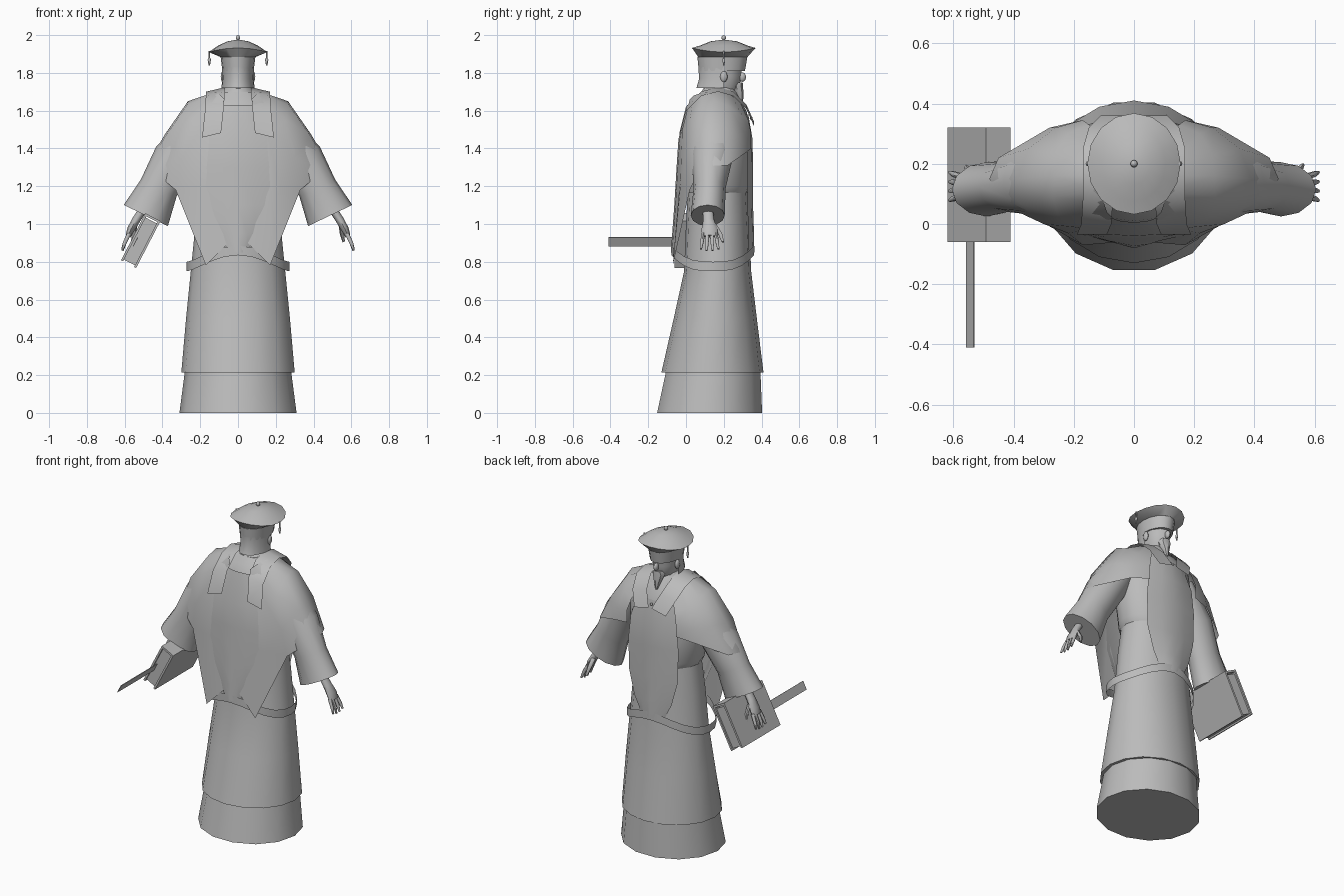
import bpy
import bmesh
from math import sin, cos, pi, radians
from mathutils import Vector

default_cube = bpy.data.objects.get("Cube")
if default_cube:
    bpy.data.objects.remove(default_cube, do_unlink=True)

grey = bpy.data.materials.new("plain grey")
grey.use_nodes = True
grey.diffuse_color = (0.5, 0.5, 0.5, 1)
grey.node_tree.nodes["Principled BSDF"].inputs["Base Color"].default_value = grey.diffuse_color

UP = Vector((0, 0, 1))
ACROSS = Vector((1, 0, 0))
DEPTH = Vector((0, 1, 0))


def finish(name, bm, angle=40):
    """Turn a bmesh into a shaded object."""
    bmesh.ops.recalc_face_normals(bm, faces=bm.faces)
    mesh = bpy.data.meshes.new(name)
    bm.to_mesh(mesh)
    bm.free()
    mesh.materials.append(grey)
    obj = bpy.data.objects.new(name, mesh)
    bpy.context.collection.objects.link(obj)
    bpy.ops.object.select_all(action="DESELECT")
    obj.select_set(True)
    bpy.context.view_layer.objects.active = obj
    bpy.ops.object.shade_smooth_by_angle(angle=radians(angle))
    return obj


def sheet(name, rows, closed=False, capped=False, angle=40):
    """Skin a series of point rows with quads."""
    bm = bmesh.new()
    verts = [[bm.verts.new(p) for p in row] for row in rows]
    count = len(rows[0])
    for low, high in zip(verts, verts[1:]):
        for i in range(count if closed else count - 1):
            j = (i + 1) % count
            bm.faces.new((low[i], low[j], high[j], high[i]))
    if capped:
        bm.faces.new(verts[0])
        bm.faces.new(verts[-1])
    return finish(name, bm, angle)


def ring(centre, u, v, sides=16):
    """Ellipse of points spanned by the half axes u and v."""
    turns = [2 * pi * i / sides for i in range(sides)]
    return [Vector(centre) + u * cos(t) + v * sin(t) for t in turns]


def body(name, levels, sides=16):
    """Upright loft; each level is height, half width, back y, front y."""
    rows = [ring((0, (back + front) / 2, z), ACROSS * w, DEPTH * (front - back) / 2, sides)
            for z, w, back, front in levels]
    return sheet(name, rows, closed=True, capped=True)


def limb(name, stations, u, sides=8):
    """Loft along a limb; each station is centre, thickness, depth."""
    rows = [ring(c, u * thick, DEPTH * deep, sides) for c, thick, deep in stations]
    return sheet(name, rows, closed=True, capped=True, angle=60)


def panel(name, levels, wrap):
    """Curved cloth strip; each level is height, y, half width."""
    steps = (-1, -0.5, 0, 0.5, 1)
    return sheet(name, [[(w * s, y + wrap * s * s, z) for s in steps] for z, y, w in levels])


def slab(name, centre, half, axes):
    """Box on any three axes."""
    bm = bmesh.new()
    bmesh.ops.create_cube(bm, size=2)
    for v in bm.verts:
        v.co = Vector(centre) + sum((a * h * c for a, h, c in zip(axes, half, v.co)), Vector())
    return finish(name, bm, 20)


def ball(name, centre, size):
    bm = bmesh.new()
    bmesh.ops.create_uvsphere(bm, u_segments=10, v_segments=6, radius=1)
    for v in bm.verts:
        v.co = Vector(centre) + Vector(a * b for a, b in zip(v.co, size))
    return finish(name, bm, 60)


# Robe and torso
body("under_robe", [(0, .31, -.16, .41), (.23, .28, -.11, .4)], 14)
body("outer_skirt", [(.215, .3, -.13, .41), (.5, .275, -.065, .375), (.75, .25, -.01, .345),
                     (1, .225, 0, .335), (1.18, .2, .01, .325)])
body("torso", [(1.165, .2, 0, .33), (1.2, .22, 0, .34), (1.35, .24, -.01, .345),
               (1.5, .25, -.01, .34), (1.6, .24, .01, .32), (1.66, .18, .05, .28), (1.7, .11, .08, .26)])
body("collar", [(1.66, .12, .06, .29), (1.7, .09, .08, .27), (1.725, .065, .1, .25)], 12)

# Long tabard panels, back then front
panel("back_tabard", [(1.63, .005, .1), (1.45, -.04, .19), (1.3, -.05, .19), (1.1, -.062, .17),
                      (.95, -.073, .1), (.85, -.08, .05)], .025)
panel("front_tabard", [(1.58, .33, .12), (1.45, .352, .16), (1.3, .355, .175), (1.1, .355, .17),
                       (.95, .36, .13), (.85, .362, .08)], -.03)
ball("chest_button", (0, .345, 1.56), (.008, .008, .008))

# Sagging belt, raised at the middle of front and back
belt_rows = []
for lift in (-.025, .025):
    loop = ring((0, .142, .775 + lift), ACROSS * .272, DEPTH * .218, 24)
    for p in loop:
        p.z += .085 * abs((p.y - .142) / .218) ** 3
    belt_rows.append(loop)
sheet("belt", belt_rows, closed=True)

# Head, beard and hair
body("head", [(1.66, .05, .11, .24), (1.7, .055, .1, .26), (1.73, .065, .09, .285),
              (1.78, .075, .08, .29), (1.85, .08, .08, .3)], 12)
body("beard", [(1.635, .006, .285, .3), (1.68, .022, .255, .305), (1.73, .04, .23, .302),
               (1.75, .03, .25, .3)], 8)
ball("nose", (0, .298, 1.778), (.013, .02, .025))
hair_rows = []
for z, w, back in ((1.72, .088, .055), (1.77, .083, .07), (1.83, .085, .065)):
    arc = [pi + pi * i / 10 for i in range(11)]
    hair_rows.append([(w * cos(t), .2 + (.2 - back) * sin(t), z) for t in arc])
sheet("back_hair", hair_rows)

# Hat with an upturned brim
body("hat_band", [(1.81, .083, .068, .312), (1.885, .092, .06, .325)])
rim = ring((0, .2, 1.91), ACROSS * .155, DEPTH * .168)
for p in rim:
    p.z += .022 * ((p.y - .2) / .168) ** 2
crown = [ring((0, .2, z), ACROSS * w, DEPTH * d) for z, w, d in
         ((1.945, .105, .125), (1.967, .055, .07), (1.975, .012, .012))]
under = ring((0, .195, 1.883), ACROSS * .09, DEPTH * .13)
sheet("hat_brim", [under, rim] + crown, closed=True, capped=True)
ball("hat_finial", (0, .2, 1.986), (.012, .012, .014))

# Cape columns from the back inner edge to the front inner edge
CAPE = (
    ((.07, .02, 1.66), (.15, -.02, 1.5), (.17, -.035, 1.2), (.05, -.06, .9)),
    ((.09, .04, 1.68), (.2, -.01, 1.5), (.22, -.03, 1.2), (.17, -.07, .78)),
    ((.1, .07, 1.69), (.25, .02, 1.55), (.3, 0, 1.35), (.33, .02, 1.18)),
    ((.12, .11, 1.7), (.27, .09, 1.63), (.38, .07, 1.47), (.45, .07, 1.28)),
    ((.12, .16, 1.7), (.265, .16, 1.65), (.39, .15, 1.47), (.48, .15, 1.31)),
    ((.12, .2, 1.7), (.26, .23, 1.62), (.35, .25, 1.48), (.45, .22, 1.31)),
    ((.11, .24, 1.68), (.22, .3, 1.57), (.26, .32, 1.46), (.28, .32, 1.38)),
    ((.09, .28, 1.66), (.15, .33, 1.55), (.17, .345, 1.48), (.17, .345, 1.4)),
)

for side, s in (("left", 1), ("right", -1)):
    def at(x, y, z):
        return Vector((s * x, y, z))

    tilt = at(.9, 0, .43)
    sheet(side + "_cape", [[at(*p) for p in column] for column in CAPE], angle=50)

    # Stole over the shoulder joining both tabard panels
    path = ((.14, -.035, 1.47), (.125, .0, 1.61), (.12, .08, 1.69), (.12, .17, 1.712),
            (.12, .25, 1.69), (.1, .32, 1.62), (.06, .36, 1.53))
    sheet(side + "_stole", [[at(x - .05, y, z + .012), at(x + .05, y, z - .012)] for x, y, z in path])

    # Sleeve with a flared cuff
    limb(side + "_sleeve", [(at(.2, .15, 1.56), .07, .11), (at(.33, .14, 1.36), .115, .11),
                            (at(.42, .125, 1.19), .105, .085), (at(.488, .115, 1.045), .13, .09)], tilt, 12)

    # Hand with four fingers and a thumb
    limb(side + "_hand", [(at(.495, .115, 1.09), .022, .028), (at(.54, .12, 1.02), .022, .03),
                          (at(.568, .125, .97), .02, .043), (at(.582, .125, .935), .014, .04)], tilt)
    for i, finger in enumerate(("little", "ring", "middle", "index")):
        y = .092 + .022 * i
        spread = (i - 1.5) * .009
        drop = .855 + .008 * abs(i - 1.5)
        limb(f"{side}_{finger}_finger", [(at(.576, y, .95), .011, .011),
                                         (at(.6, y + spread * .6, .9), .01, .01),
                                         (at(.612, y + spread, drop), .006, .006)], tilt, 6)
    limb(side + "_thumb", [(at(.545, .145, 1.0), .014, .015), (at(.55, .18, .95), .012, .012),
                           (at(.56, .195, .905), .007, .007)], tilt, 6)

    # Hat tassel
    limb(side + "_tassel", [(at(.152, .2, 1.915), .004, .004), (at(.152, .2, 1.88), .004, .004),
                            (at(.152, .2, 1.87), .009, .009), (at(.152, .2, 1.84), .004, .004)], ACROSS, 6)
    ball(side + "_ear", at(.08, .2, 1.78), (.012, .02, .03))

# Book held at the right side, with a ribbon marker
long_way = Vector((.46, 0, .888))
thick_way = Vector((.888, 0, -.46))
axes = (long_way, DEPTH, thick_way)
middle = Vector((-.515, .13, .912))
for name, shift in (("outer_cover", -.039), ("inner_cover", .039)):
    slab("book_" + name, middle + thick_way * shift, (.14, .19, .006), axes)
slab("book_pages", middle - long_way * .005, (.125, .18, .035), axes)
slab("book_spine", middle + long_way * .134, (.006, .19, .04), axes)
slab("book_ribbon", (-.543, -.23, .905), (.027, .18, .002), axes)
